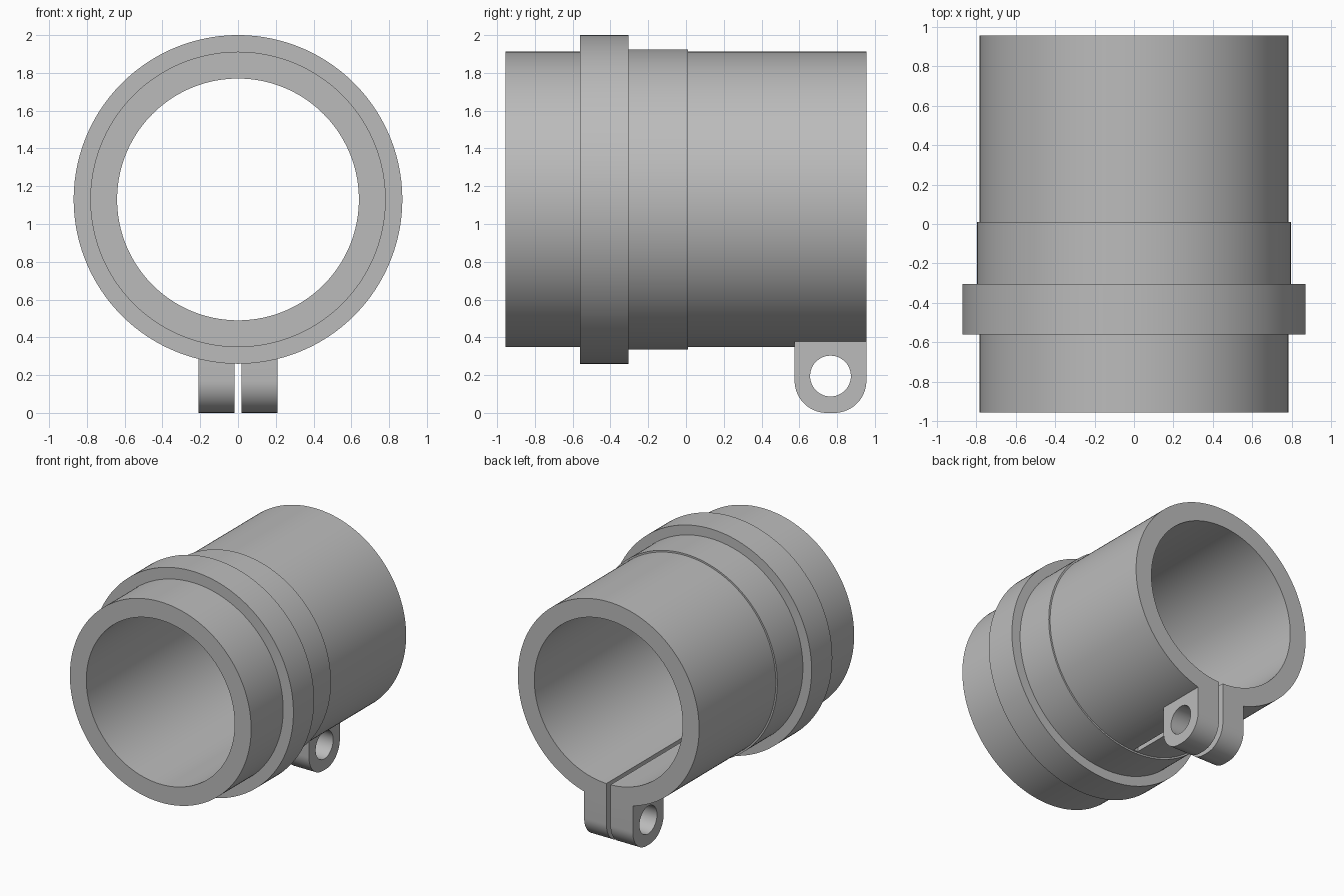
import bpy, bmesh
from math import pi, sin, cos, radians
from mathutils import Matrix, Vector

if "Cube" in bpy.data.objects:
    bpy.data.objects.remove(bpy.data.objects["Cube"], do_unlink=True)

AXIS_Z = 1.13
BACK = 0.955

grey = bpy.data.materials.new("plain grey")
grey.use_nodes = True
colour = (0.5, 0.5, 0.5, 1)
grey.diffuse_color = colour
grey.node_tree.nodes["Principled BSDF"].inputs["Base Color"].default_value = colour


def make_object(name, bm):
    bmesh.ops.recalc_face_normals(bm, faces=bm.faces)
    mesh = bpy.data.meshes.new(name)
    bm.to_mesh(mesh)
    bm.free()
    mesh.materials.append(grey)
    obj = bpy.data.objects.new(name, mesh)
    bpy.context.collection.objects.link(obj)
    return obj


def revolve(name, profile, steps=160):
    """Turn a closed (y, radius) outline around the tube axis."""
    bm = bmesh.new()
    verts = [bm.verts.new((0, y, AXIS_Z + r)) for y, r in profile]
    edges = [bm.edges.new((v, verts[i - 1])) for i, v in enumerate(verts)]
    bmesh.ops.spin(bm, geom=verts + edges, cent=(0, 0, AXIS_Z), axis=(0, 1, 0),
                   angle=2 * pi, steps=steps, use_merge=True)
    bmesh.ops.remove_doubles(bm, verts=bm.verts, dist=1e-5)
    return make_object(name, bm)


def extrude_x(name, outline, half_width):
    """Extrude a (y, z) outline symmetrically along x."""
    bm = bmesh.new()
    face = bm.faces.new([bm.verts.new((-half_width, y, z)) for y, z in outline])
    new = bmesh.ops.extrude_face_region(bm, geom=[face])["geom"]
    moved = [g for g in new if isinstance(g, bmesh.types.BMVert)]
    bmesh.ops.translate(bm, verts=moved, vec=(2 * half_width, 0, 0))
    return make_object(name, bm)


def arc(y, z, radius, start, end, count):
    angles = [radians(start + (end - start) * i / count) for i in range(count + 1)]
    return [(y + radius * cos(a), z + radius * sin(a)) for a in angles]


def combine(target, tool, operation):
    mod = target.modifiers.new(operation.lower(), "BOOLEAN")
    mod.operation = operation
    mod.solver = "EXACT"
    mod.object = tool
    bpy.context.view_layer.objects.active = target
    bpy.ops.object.modifier_apply(modifier=mod.name)
    bpy.data.objects.remove(tool, do_unlink=True)


# Stepped tube with a flange and a shallow shoulder
BORE, TUBE, SHOULDER, FLANGE = 0.64, 0.782, 0.795, 0.87
sleeve = revolve("clamp_sleeve", [
    (-BACK, BORE), (-BACK, TUBE), (-0.56, TUBE), (-0.56, FLANGE),
    (-0.305, FLANGE), (-0.305, SHOULDER), (0.01, SHOULDER), (0.01, TUBE),
    (BACK, TUBE), (BACK, BORE)])

# Clamp lug with rounded lower corners
FRONT, R = 0.575, 0.17
outline = ([(BACK, 0.43), (FRONT, 0.43)]
           + arc(FRONT + R, R, R, 180, 270, 16)
           + arc(BACK - R, R, R, 270, 360, 16))
lug = extrude_x("clamp_lug", outline, 0.21)
combine(sleeve, lug, "UNION")

# Bolt hole through the lug
hole = extrude_x("bolt_hole", arc(0.765, 0.195, 0.108, 0, 352.5, 47), 0.5)
combine(sleeve, hole, "DIFFERENCE")

# Slit through the lug and the tube wall
slit = extrude_x("slit", [(0.02, -0.1), (1.1, -0.1), (1.1, 0.8), (0.02, 0.8)], 0.018)
combine(sleeve, slit, "DIFFERENCE")

# Smooth round surfaces, sharp rims
bpy.ops.object.select_all(action="DESELECT")
sleeve.select_set(True)
bpy.context.view_layer.objects.active = sleeve
bpy.ops.object.shade_smooth_by_angle(angle=radians(30))
